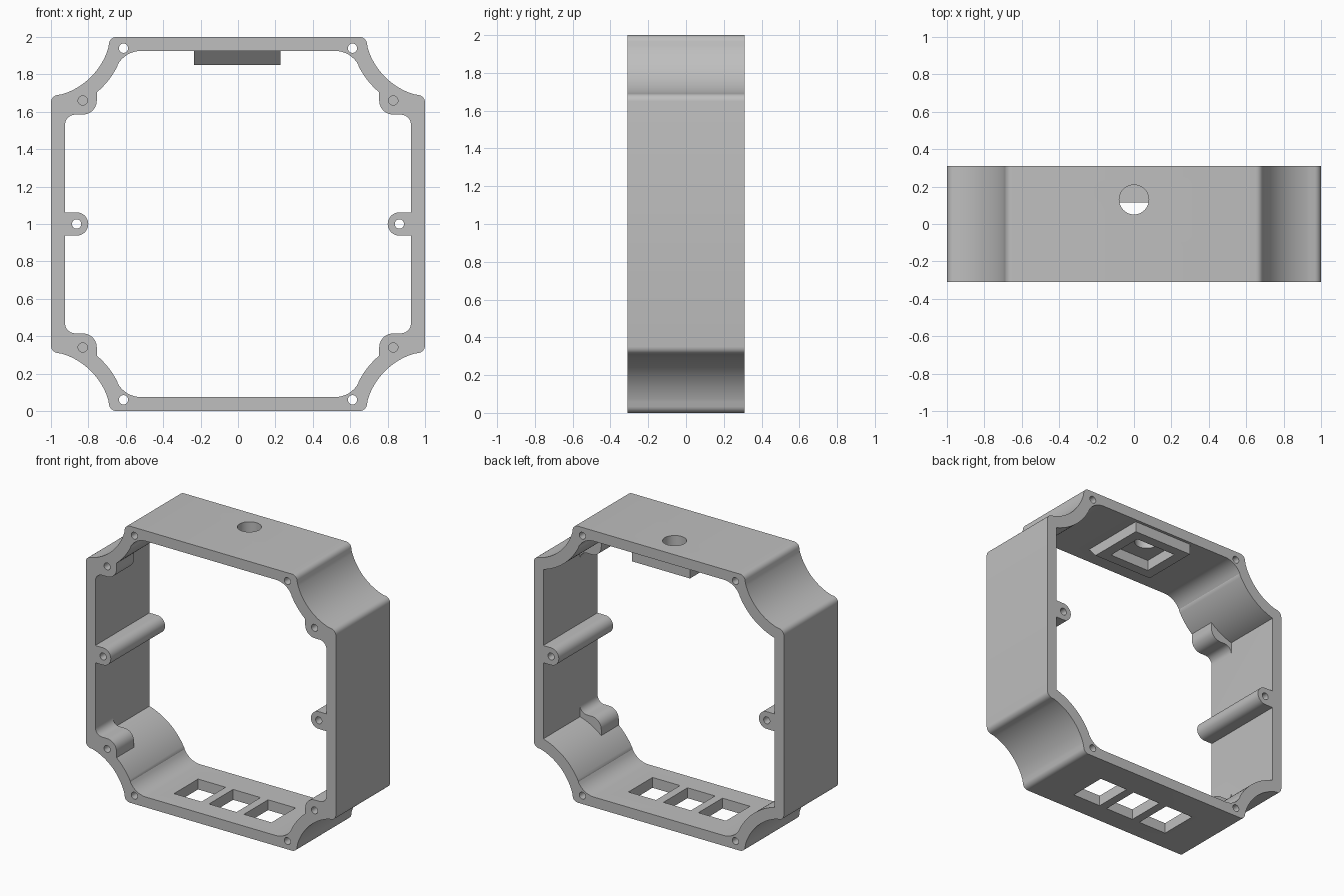
import bpy, bmesh, math
from mathutils import Vector

cube = bpy.data.objects.get("Cube")
if cube:
    bpy.data.objects.remove(cube, do_unlink=True)

HALF = 0.31          # half of the frame depth
MID = 1.0            # height of the frame centre
INNER = 0.925        # inner wall distance from the centre

grey = bpy.data.materials.new("plain_grey")
grey.use_nodes = True
grey.diffuse_color = (0.52, 0.52, 0.52, 1)
grey.node_tree.nodes["Principled BSDF"].inputs["Base Color"].default_value = (0.52, 0.52, 0.52, 1)


def arc(cx, cz, r, a0, a1, n):
    """Points on an arc, angles in degrees."""
    steps = [math.radians(a0 + (a1 - a0) * i / n) for i in range(n + 1)]
    return [(cx + r * math.cos(a), cz + r * math.sin(a)) for a in steps]


def mirrored(quarter):
    """Closed loop from an upper right quarter that runs top to side."""
    right = quarter + [(x, -z) for x, z in reversed(quarter)]
    return right + [(-x, z) for x, z in reversed(right)]


def prism(name, points, lo, hi, axis="Y"):
    """Extrude a 2D outline along y (points are x, z) or z (points are x, y)."""
    bm = bmesh.new()
    def place(p, t):
        return Vector((p[0], t, p[1] + MID)) if axis == "Y" else Vector((p[0], p[1], t))
    face = bm.faces.new([bm.verts.new(place(p, lo)) for p in points])
    ext = bmesh.ops.extrude_face_region(bm, geom=[face])
    shift = place((0, 0), hi) - place((0, 0), lo)
    bmesh.ops.translate(bm, vec=shift, verts=[g for g in ext["geom"] if isinstance(g, bmesh.types.BMVert)])
    bmesh.ops.recalc_face_normals(bm, faces=bm.faces)
    mesh = bpy.data.meshes.new(name)
    bm.to_mesh(mesh)
    bm.free()
    obj = bpy.data.objects.new(name, mesh)
    mesh.materials.append(grey)
    bpy.context.collection.objects.link(obj)
    return obj


def rect(x0, x1, y0, y1):
    return [(x0, y0), (x1, y0), (x1, y1), (x0, y1)]


def combine(target, tool, operation):
    """Apply a boolean and remove the tool object."""
    bpy.context.view_layer.objects.active = target
    mod = target.modifiers.new(operation.lower(), "BOOLEAN")
    mod.operation = operation
    mod.solver = "EXACT"
    mod.object = tool
    tool.hide_render = True
    bpy.ops.object.modifier_apply(modifier=mod.name)
    bpy.data.objects.remove(tool, do_unlink=True)


# Frame ring with scooped corners
outer = arc(0.65, 0.96, 0.04, 90, 10, 5) + arc(1.05, 1.05, 0.373, 197, 253, 20) + arc(0.96, 0.65, 0.04, 80, 0, 5)
inner = arc(0.52, 0.785, 0.14, 90, 27, 8) + arc(1.05, 1.05, 0.455, 207, 254, 18)
inner[-1] = (INNER, inner[-1][1])
frame = prism("frame", mirrored(outer), -HALF, HALF)
combine(frame, prism("frame_opening", mirrored(inner), -0.5, 0.5), "DIFFERENCE")

# Short screw bosses at the front, beside each scooped corner
boss = ([(0.96, 0.66), (0.82, 0.74), (0.755, 0.72)] + arc(0.83, 0.66, 0.075, 180, 270, 10)
        + arc(0.87, 0.53, 0.055, 90, 0, 6) + [(0.96, 0.53)])
for sx in (-1, 1):
    for sz in (-1, 1):
        combine(frame, prism("boss", [(sx * x, sz * z) for x, z in boss], -HALF, -0.11), "UNION")

# Full-depth posts on the side walls
post = [(0.96, 0.0625)] + arc(0.863, 0, 0.0625, 90, 270, 16) + [(0.96, -0.0625)]
for sx in (-1, 1):
    combine(frame, prism("side_post", [(sx * x, z) for x, z in post], -HALF, HALF), "UNION")

# Socket under the top wall, with a sloped front
socket = prism("socket", rect(-0.235, 0.228, -0.21, 0.29), 1.85, 1.95, "Z")
for v in socket.data.vertices:
    if v.co.z < 1.9 and v.co.y < 0:
        v.co.y = -0.12
combine(frame, socket, "UNION")
combine(frame, prism("socket_opening", rect(-0.16, 0.155, -0.05, 0.22), 1.8, INNER + MID, "Z"), "DIFFERENCE")

# Round hole through the top wall
combine(frame, prism("top_hole", arc(0, 0.13, 0.079, 0, 352.5, 47), 1.88, 2.1, "Z"), "DIFFERENCE")

# Three windows in the bottom wall
for i in (-1, 0, 1):
    x = -0.01 + 0.28 * i
    combine(frame, prism("window", rect(x - 0.11, x + 0.11, -0.16, 0.115), -0.1, 0.2, "Z"), "DIFFERENCE")

# Screw holes: through at the corners and posts, blind in the bosses
for sx in (-1, 1):
    for x, z, end in ((0.612, 0.94, 0.5), (0.612, -0.94, 0.5), (0.863, 0, 0.5),
                      (0.83, 0.66, -0.13), (0.83, -0.66, -0.13)):
        hole = arc(sx * x, z, 0.025, 0, 345, 23)
        combine(frame, prism("screw_hole", hole, -0.5, end), "DIFFERENCE")

# Smooth the curves, keep the edges sharp
bpy.ops.object.select_all(action="DESELECT")
frame.select_set(True)
bpy.context.view_layer.objects.active = frame
bpy.ops.object.shade_smooth_by_angle(angle=math.radians(30))
